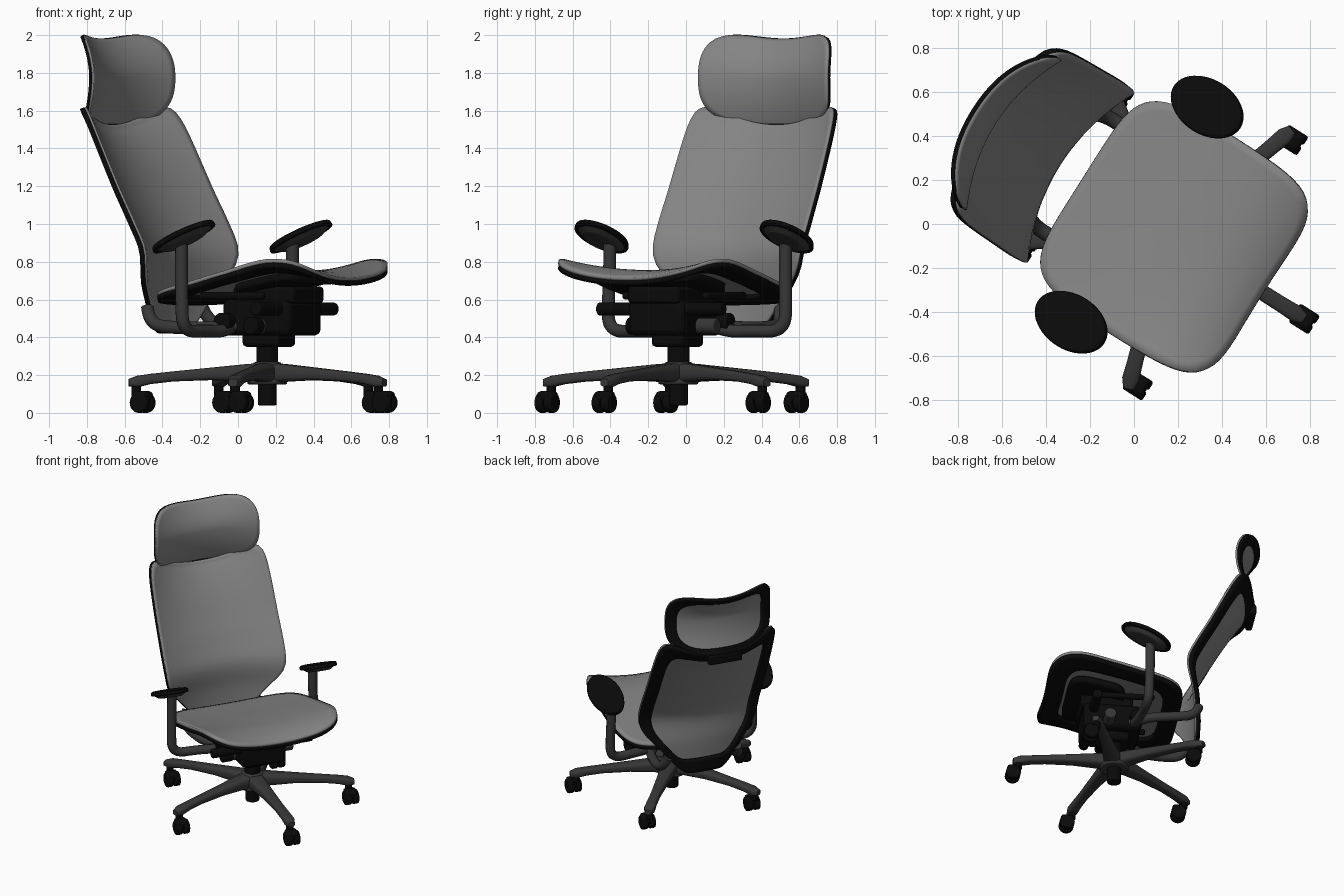
import bpy, bmesh, math
from math import sin, cos, pi, radians
from mathutils import Matrix, Vector

cube = bpy.data.objects.get("Cube")
if cube:
    bpy.data.objects.remove(cube, do_unlink=True)

# Chair frame: x forward, y to its left, z up, turned about the column
FRAME = Matrix.Translation((0.155, -0.04, 0)) @ Matrix.Rotation(radians(-32.3), 4, 'Z')


def material(name, value):
    m = bpy.data.materials.new(name)
    m.use_nodes = True
    m.diffuse_color = (value, value, value, 1)
    bsdf = m.node_tree.nodes["Principled BSDF"]
    bsdf.inputs["Base Color"].default_value = (value, value, value, 1)
    bsdf.inputs["Roughness"].default_value = 0.7
    return m


MESH = material("grey_mesh", 0.23)
DARK = material("dark_grey", 0.038)
BLACK = material("black", 0.003)


def finish(name, data, mat, local=Matrix()):
    if isinstance(data, bmesh.types.BMesh):
        bm, data = data, bpy.data.meshes.new(name)
        bmesh.ops.recalc_face_normals(bm, faces=bm.faces)
        bm.to_mesh(data)
        bm.free()
    ob = bpy.data.objects.new(name, data)
    data.materials.append(mat)
    bpy.context.collection.objects.link(ob)
    ob.matrix_world = FRAME @ local
    if ob.type == 'MESH':
        bpy.ops.object.select_all(action='DESELECT')
        ob.select_set(True)
        bpy.context.view_layer.objects.active = ob
        bpy.ops.object.shade_smooth_by_angle(angle=radians(40))
    return ob


def bevel(ob, width):
    mod = ob.modifiers.new("bevel", 'BEVEL')
    mod.width, mod.segments = width, 2


def box(name, lo, hi, mat, round_edge=0.015):
    lo, hi = Vector(lo), Vector(hi)
    bm = bmesh.new()
    bmesh.ops.create_cube(bm, size=1)
    bmesh.ops.scale(bm, vec=hi - lo, verts=bm.verts)
    bmesh.ops.translate(bm, vec=(lo + hi) / 2, verts=bm.verts)
    bevel(finish(name, bm, mat), round_edge)


def cylinder(name, centre, radius, length, mat, axis='Z', top=None, edge=0.008):
    bm = bmesh.new()
    bmesh.ops.create_cone(bm, cap_ends=True, segments=32, radius1=radius,
                          radius2=radius if top is None else top, depth=length)
    turn = Matrix.Rotation(pi / 2, 4, 'X') if axis == 'Y' else Matrix()
    bevel(finish(name, bm, mat, Matrix.Translation(centre) @ turn), edge)


def tube(name, points, radius, mat):
    cu = bpy.data.curves.new(name, 'CURVE')
    cu.dimensions = '3D'
    cu.bevel_depth, cu.bevel_resolution, cu.use_fill_caps = radius, 4, True
    sp = cu.splines.new('NURBS')
    sp.points.add(len(points) - 1)
    for p, co in zip(sp.points, points):
        p.co = (*co, 1)
    sp.use_endpoint_u, sp.order_u = True, 3
    return finish(name, cu, mat)


def smooth(keys, x):
    """Smooth curve through (x, value) keys."""
    x = min(max(x, keys[0][0]), keys[-1][0])
    n = len(keys)
    i = next(k for k in range(n - 1) if x <= keys[k + 1][0])

    def slope(k):
        a, b = keys[max(k - 1, 0)], keys[min(k + 1, n - 1)]
        return (b[1] - a[1]) / (b[0] - a[0])
    (x0, y0), (x1, y1) = keys[i], keys[i + 1]
    h = x1 - x0
    t = (x - x0) / h
    return (y0 * (1 + 2 * t) * (1 - t) ** 2 + y1 * t * t * (3 - 2 * t)
            + h * t * (1 - t) * (slope(i) * (1 - t) - slope(i + 1) * t))


def panel(name, shape, power, inner, thick, shift, mat, rings=14, around=96):
    """Curved rounded-square sheet, or a rim when inner > 0."""
    bm = bmesh.new()
    rows = []
    for k in range(rings + 1):
        r = inner + (1 - inner) * k / rings
        if r == 0:
            rows.append([bm.verts.new(shape(0, 0))])
            continue
        row = []
        for j in range(around):
            side, f = divmod(j * 4 / around, 1)
            a, b = 1, 2 * f - 1
            for _ in range(int(side)):
                a, b = -b, a
            s = r / (abs(a) ** power + abs(b) ** power) ** (1 / power)
            row.append(bm.verts.new(shape(a * s, b * s)))
        rows.append(row)
    for r0, r1 in zip(rows, rows[1:]):
        for j in range(around):
            n = (j + 1) % around
            if len(r0) == 1:
                bm.faces.new((r0[0], r1[j], r1[n]))
            else:
                bm.faces.new((r0[j], r1[j], r1[n], r0[n]))
    ob = finish(name, bm, mat, Matrix.Translation(shift))
    mod = ob.modifiers.new("thickness", 'SOLIDIFY')
    mod.thickness, mod.offset = thick, 0


# Surface shapes: p runs across, q runs rear-to-front or bottom-to-top
SEAT_MID = [(0, .605), (.3, .665), (.5, .708), (.75, .745), (.9, .738), (1, .708)]
SEAT_LIFT = [(0, .015), (.5, .025), (.8, .06), (1, .08)]
BACK_WIDTH = [(.42, .18), (.6, .31), (.75, .43), (.87, .463), (1.2, .463), (1.65, .45)]
BACK_DEPTH = [(.42, -.585), (.65, -.595), (.85, -.59), (1.0, -.655), (1.2, -.76), (1.65, -.975)]


def seat(p, q):
    t = (q + 1) / 2
    return (.025 + .485 * q + .025 * p * p * max(q, 0), p * (.53 - .03 * q * q),
            smooth(SEAT_MID, t) + smooth(SEAT_LIFT, t) * p * p)


def seat_pan(p, q):
    return seat(.58 * p, .26 + .42 * q)


def back(p, q):
    z = 1.04 + .635 * q
    w = smooth(BACK_WIDTH, z)
    return (smooth(BACK_DEPTH, z) + .11 * (p * w / .45) ** 2, p * w,
            z - .15 * (1 - p * p) * max(q, 0) ** 2 + .02 * max(-q, 0))


def head(p, q):
    up = max(q, 0)
    return (-.935 + .1 * p * p - (.1 if q > 0 else .06) * q * q, .405 * p,
            1.777 + q * (.255 + .045 * up) - .1 * (1 - p * p) * up)


panel("seat_mesh", seat, 5.5, 0, .02, (0, 0, 0), MESH)
panel("seat_frame", seat, 5.5, .73, .026, (0, 0, -.023), BLACK, rings=6)
panel("seat_pan", seat_pan, 5, 0, .04, (0, 0, -.045), BLACK, rings=8)
panel("backrest_mesh", back, 9, 0, .012, (0, 0, 0), MESH, rings=20)
panel("backrest_frame", back, 9, .83, .026, (-.02, 0, -.004), BLACK, rings=5)
panel("headrest_mesh", head, 3.4, 0, .012, (0, 0, 0), MESH)
panel("headrest_frame", head, 3.4, .82, .018, (-.014, 0, 0), BLACK, rings=5)
box("headrest_bracket", (-1.02, -.13, 1.45), (-.97, .13, 1.53), BLACK)

# Under-seat mechanism
box("tilt_housing", (-.18, -.17, .41), (.24, .17, .6), BLACK, .03)
box("housing_base", (-.1, -.1, .35), (.12, .1, .43), BLACK, .02)
box("seat_carriage", (-.12, -.16, .58), (.26, .16, .67), BLACK, .02)
cylinder("tilt_bar", (.17, 0, .55), .035, .78, BLACK, 'Y')
cylinder("tension_bar", (.06, .03, .46), .042, .5, DARK, 'Y')
cylinder("tension_knob", (.06, -.23, .46), .046, .08, BLACK, 'Y')
cylinder("rear_pivot", (-.14, 0, .48), .05, .48, BLACK, 'Y')

for side, s in (("left", 1), ("right", -1)):
    box(side + "_seat_rail", (-.26, s * .25 - .02, .6), (.14, s * .25 + .02, .64), BLACK)
    tube(side + "_back_link", [(-.58, s * .27, .56), (-.55, s * .3, .47), (-.4, s * .3, .45),
                               (-.2, s * .26, .45), (-.1, s * .14, .46)], .034, DARK)
    # Arm: post sweeping in under the seat, with a tilted oval pad
    tube(side + "_arm_post", [(-.19, s * .55, .91), (-.19, s * .55, .75), (-.185, s * .555, .62),
                              (-.18, s * .555, .43), (-.16, s * .35, .435),
                              (-.13, s * .22, .43), (-.12, s * .1, .47)], .034, DARK)
    tilt = (Matrix.Translation((-.158, s * .58, .935)) @ Matrix.Rotation(radians(-24), 4, 'Y')
            @ Matrix.Diagonal((1.64, 1.06, 1, 1)))
    for part, radius, low, drop, mat in (("_arm_pad", .12, .115, .0, BLACK),
                                         ("_pad_base", .075, .11, -.022, DARK)):
        bm = bmesh.new()
        bmesh.ops.create_cone(bm, cap_ends=True, segments=48, radius1=radius,
                              radius2=low, depth=.03)
        bmesh.ops.translate(bm, vec=(0, 0, drop), verts=bm.verts)
        bevel(finish(side + part, bm, mat, tilt), .006)

# Column and five-star base
cylinder("gas_column", (0, 0, .32), .058, .14, BLACK)
cylinder("column_foot", (0, 0, .1), .05, .12, BLACK)
cylinder("base_hub", (0, 0, .21), .11, .12, DARK, top=.075, edge=.015)

# Base leg sections: distance, half width, top, bottom
LEG = [(.03, .065, .265, .15), (.12, .058, .258, .165), (.3, .045, .24, .173),
       (.5, .036, .22, .166), (.62, .037, .207, .152), (.69, .04, .197, .135),
       (.735, .024, .18, .14)]
for i in range(5):
    turn = Matrix.Rotation(i * 2 * pi / 5, 4, 'Z')
    bm = bmesh.new()
    loops = []
    for d, w, top, low in LEG:
        mid, half = (top + low) / 2, (top - low) / 2
        loops.append([bm.verts.new((d, w * math.copysign(abs(cos(a)) ** .6, cos(a)),
                                    mid + half * math.copysign(abs(sin(a)) ** .6, sin(a))))
                      for a in (2 * pi * (k + .5) / 16 for k in range(16))])
    for a, b in zip(loops, loops[1:]):
        for k in range(16):
            bm.faces.new((a[k], a[k - 1], b[k - 1], b[k]))
    bm.faces.new(loops[0])
    bm.faces.new(loops[-1])
    finish("base_leg_%d" % (i + 1), bm, DARK, turn)

    # Twin-wheel caster trailing forward of its pivot
    pivot = turn @ Vector((.695, 0, 0))
    x, y = pivot.x + .04, pivot.y
    for s in (-1, 1):
        cylinder("caster_wheel_%d" % (i + 1), (x, y + s * .028, .054), .054, .045,
                 BLACK, 'Y', edge=.01)
    box("caster_hood_%d" % (i + 1), (x - .05, y - .045, .05), (x + .045, y + .045, .115),
        BLACK, .02)
    cylinder("caster_stem_%d" % (i + 1), (pivot.x, pivot.y, .125), .026, .06, BLACK)
